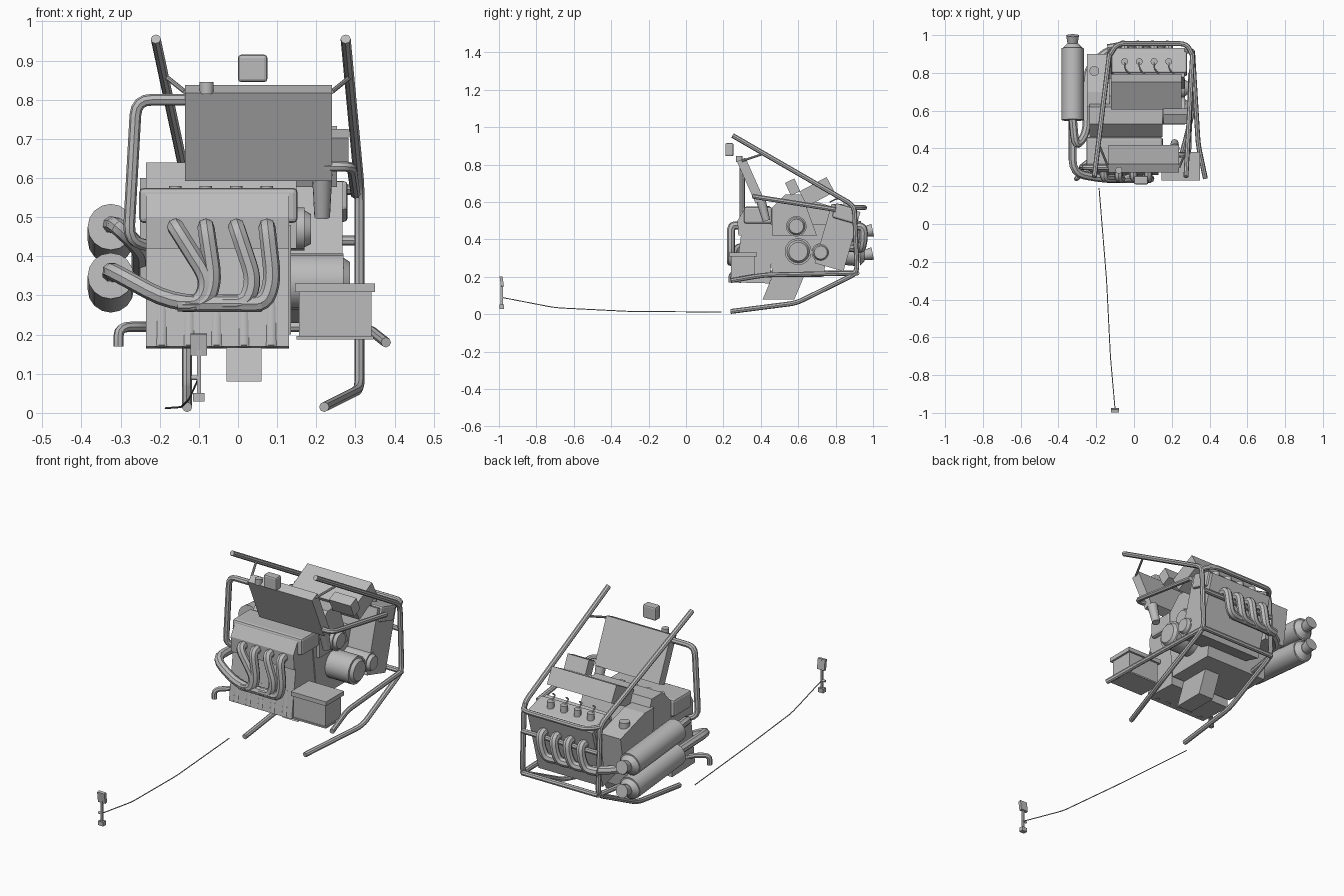
import bpy, bmesh, math
from mathutils import Vector, Matrix

cube = bpy.data.objects.get("Cube")
if cube:
    bpy.data.objects.remove(cube)

grey = bpy.data.materials.new("plain grey metal")
grey.use_nodes = True
grey.diffuse_color = (.5, .5, .5, 1)
grey.node_tree.nodes["Principled BSDF"].inputs["Base Color"].default_value = grey.diffuse_color


def finish(name, mesh, smooth=False):
    part = bpy.data.objects.new(name, mesh)
    bpy.context.collection.objects.link(part)
    mesh.materials.clear()
    mesh.materials.append(grey)
    if smooth:
        bpy.ops.object.select_all(action="DESELECT")
        part.select_set(True)
        bpy.context.view_layer.objects.active = part
        bpy.ops.object.shade_smooth_by_angle(angle=math.radians(40))


def from_bmesh(name, bm, smooth=False):
    bmesh.ops.recalc_face_normals(bm, faces=bm.faces)
    mesh = bpy.data.meshes.new(name)
    bm.to_mesh(mesh)
    bm.free()
    finish(name, mesh, smooth)


def box(name, centre, size, tilt=0, bevel=0, taper=1):
    """Box turned about the x axis; taper narrows its bottom along y."""
    bm = bmesh.new()
    bmesh.ops.create_cube(bm, size=1, matrix=Matrix.Diagonal((*size, 1)))
    for vert in bm.verts:
        if vert.co.z < 0:
            vert.co.y *= taper
    if bevel:
        bmesh.ops.bevel(bm, geom=bm.edges[:], offset=bevel, segments=2, affect="EDGES", profile=.5)
    bm.transform(Matrix.Translation(centre) @ Matrix.Rotation(math.radians(tilt), 4, "X"))
    from_bmesh(name, bm)


def prism(name, profile, left, right):
    """Side profile in (y, z) carried along x."""
    bm = bmesh.new()
    face = bm.faces.new([bm.verts.new((left, y, z)) for y, z in profile])
    grown = bmesh.ops.extrude_face_region(bm, geom=[face])["geom"]
    moved = [item for item in grown if isinstance(item, bmesh.types.BMVert)]
    bmesh.ops.translate(bm, vec=(right - left, 0, 0), verts=moved)
    from_bmesh(name, bm)


def rod(name, start, step, radius, end_radius=None):
    """Straight cylinder or cone from a start point along a step."""
    start, step = Vector(start), Vector(step)
    bm = bmesh.new()
    bmesh.ops.create_cone(bm, cap_ends=True, segments=16, radius1=radius,
                          radius2=end_radius or radius, depth=step.length)
    turn = step.to_track_quat("Z", "Y").to_matrix().to_4x4()
    bm.transform(Matrix.Translation(start + step / 2) @ turn)
    from_bmesh(name, bm, True)


def tube(name, points, radius, bend=.04):
    """Round tube along a path with rounded corners."""
    corners = [Vector(point) for point in points]
    path = [corners[0]]
    for before, corner, after in zip(corners, corners[1:], corners[2:]):
        enter, leave = [corner + (other - corner).normalized() * min(bend, (other - corner).length * .45)
                        for other in (before, after)]
        for step in range(5):
            t = step / 4
            path.append(enter.lerp(corner, t).lerp(corner.lerp(leave, t), t))
    path.append(corners[-1])
    curve = bpy.data.curves.new(name, "CURVE")
    curve.dimensions = "3D"
    curve.bevel_depth, curve.bevel_resolution, curve.use_fill_caps = radius, 2, True
    spline = curve.splines.new("POLY")
    spline.points.add(len(path) - 1)
    for point, place in zip(spline.points, path):
        point.co = (*place, 1)
    helper = bpy.data.objects.new(name, curve)
    bpy.context.collection.objects.link(helper)
    mesh = bpy.data.meshes.new_from_object(helper.evaluated_get(bpy.context.evaluated_depsgraph_get()))
    bpy.data.objects.remove(helper)
    finish(name, mesh, True)


# Shared positions: frame ends and sides, rail height, engine ends
front, rear, rail = .24, .915, .22
frame_right, frame_left = -.13, .31
engine_right, engine_left = -.235, .13
frame_pipe, header_pipe = .013, .022

# Tubular frame: one hoop on each side, joined by rear crossbars
for side, x, top, foot in (("left", frame_left, .275, .22), ("right", frame_right, -.21, frame_right)):
    tube(side + "_hoop", [(top, .25, .955), (x, .9, .58), (x, rear, rail),
                          (x, .59, .06), (foot, front, .015)], frame_pipe)
tube("left_lower_rail", [(frame_left, rear, rail), (.34, .42, .21), (.378, front, .18)], frame_pipe)
tube("right_lower_rail", [(frame_right, rear, rail), (-.23, .3, rail),
                          (-.305, front, rail), (-.305, front, .17)], frame_pipe)
for label, height in (("lower", rail), ("middle", .44)):
    tube(label + "_rear_crossbar", [(frame_left, rear, height), (frame_right, rear, height)], frame_pipe)
tube("upper_rear_crossbar", [(frame_left, .89, .57), (.28, .955, .57),
                             (-.09, .955, .57), (frame_right, .89, .57)], frame_pipe)

# Radiator with its stays, cap and hose, and the small reservoir above
rad_x, rad_width = .052, .375
box("radiator", (rad_x, .345, .715), (rad_width, .05, .245), tilt=24)
rod("radiator_cap", (-.08, .285, .815), (0, 0, .03), .018)
for side, sign in (("left", 1), ("right", -1)):
    edge = rad_x + sign * rad_width / 2
    tube(side + "_radiator_strut", [(edge, .3, .82), (edge + sign * .05, .42, .86)], radius=.006)
tube("radiator_stay", [(.21, .37, .63), (.29, .36, .63), (.3, .8, .56)], frame_pipe)
tube("radiator_hose", [(frame_right, .3, .8), (-.26, .3, .8), (-.28, .3, .44), (-.2, .36, .42)], radius=.015)
box("small_reservoir", (.0375, .232, .88), (.075, .044, .07), bevel=.008)

# Engine block, valley and sump
prism("front_bank", [(.295, .43), (.26, .17), (.45, .165), (.46, .43)], engine_right, engine_left)
prism("front_head", [(.28, .42), (.275, .5), (.31, .56), (.45, .56), (.46, .42)], engine_right, engine_left)
box("front_valve_cover", (-.05, .385, .53), (.405, .15, .09), bevel=.012)
box("rear_bank", (.08, .81, .41), (.375, .16, .33), tilt=-16)
box("rear_valve_cover", (.08, .848, .54), (.4, .12, .08), tilt=-16, bevel=.01)
box("crankcase", (-.05, .6, .34), (.37, .34, .28), taper=.8)
prism("valley_cover", [(.46, .42), (.46, .57), (.53, .64), (.62, .64), (.7, .42)], engine_right, .15)
prism("sump", [(.41, .08), (.58, .08), (.63, .2), (.46, .2)], -.03, .06)
for rib in range(5):
    rod("block_rib", (engine_right + .04 + rib * .07, .275, .17), (0, .02, .13), .02)

# Starter motor, pulley and intake drum on the left end
for label, y, z, length, radius in (("starter_motor", .6, .335, .14, .072),
                                    ("rear_pulley", .72, .33, .14, .05),
                                    ("intake_drum", .59, .47, .04, .055)):
    rod(label, (engine_left, y, z), (length, 0, 0), radius)
    rod(label + "_cap", (engine_left + length, y, z), (.016, 0, 0), radius * .85, radius * .7)
rod("coolant_neck", (.215, .4, .61), (0, .03, -.11), .026, .02)
box("ignition_box", (.22, .57, .68), (.125, .055, .075), tilt=25)

# Air box and oil tank
box("air_box", (.065, .7, .655), (rad_width, .165, .09), tilt=28)
prism("oil_tank", [(.64, .34), (.62, .6), (.7, .6), (.9, .54), (.87, .34)], -.25, frame_right)
rod("oil_cap", (-.21, .81, .555), (0, 0, .035), .026)

# Plugs, leads and header pipes, one set per cylinder
for cylinder, slant in enumerate((.085, .02, .045, .015)):
    x = -.16 + cylinder * .078
    foot = x + slant
    rod("front_plug", (x, .43, .55), (0, 0, .03), .016)
    tube("front_header", [(x, .29, .475), (x, front, .475), (foot, front, .34),
                          (foot - .02, front, .28), (foot - .08, front, .28)], header_pipe)
    x += .11
    rod("rear_plug", (x, .86, .575), (0, 0, .035), .018)
    tube("rear_plug_lead", [(x, .86, .605), (x, .82, .625), (x + .05, .77, .6)], radius=.004)
    tube("rear_header", [(x, .89, .47), (x, .95, .47), (x - .01, .95, .4),
                         (x - .03, .94, .35), (x - .09, .93, .35)], header_pipe)

# Exhaust collectors leading to two silencers
exhaust_x = -.325
tube("front_collector", [(.06, front, .28), (-.17, front, .28), (exhaust_x, .27, .365),
                         (exhaust_x, .56, .355)], header_pipe, bend=.07)
tube("rear_collector", [(.14, .93, .35), (frame_right, .93, .35), (-.25, .82, .36), (-.25, .48, .42),
                        (-.31, .4, .48), (exhaust_x, .57, .48)], header_pipe, bend=.07)
for label, height in (("upper", .475), ("lower", .35)):
    low = height - .035
    rod(label + "_silencer", (exhaust_x, .55, height), (0, .38, low - height), .059)
    rod(label + "_tail_cone", (exhaust_x, .93, low), (0, .025, 0), .055, .03)
    rod(label + "_tail_pipe", (exhaust_x, .95, low), (0, .048, .01), .026, .034)

# Battery box with flared lid and tray
for label, height, grow, thick in (("box", .255, 0, .13), ("lid", .32, .02, .022), ("tray", .192, .012, .008)):
    box("battery_" + label, (.248, .305, height), (.185 + grow, .13 + grow, thick))

# Throttle pedal and its cable
pedal_x, pedal_y = -.1, -.985
box("pedal_arm", (pedal_x, pedal_y, .115), (.01, .012, .165))
box("pedal_pad", (pedal_x, pedal_y, .175), (.042, .016, .055), tilt=8)
box("pedal_foot", (pedal_x, pedal_y, .04), (.03, .024, .022))
rod("pedal_pivot", (pedal_x, pedal_y, .09), (-.02, 0, 0), .006)
tube("throttle_cable", [(pedal_x, pedal_y, .09), (-.125, -.7, .035), (-.145, -.3, .015), (-.185, .19, .012)], radius=.0025)
